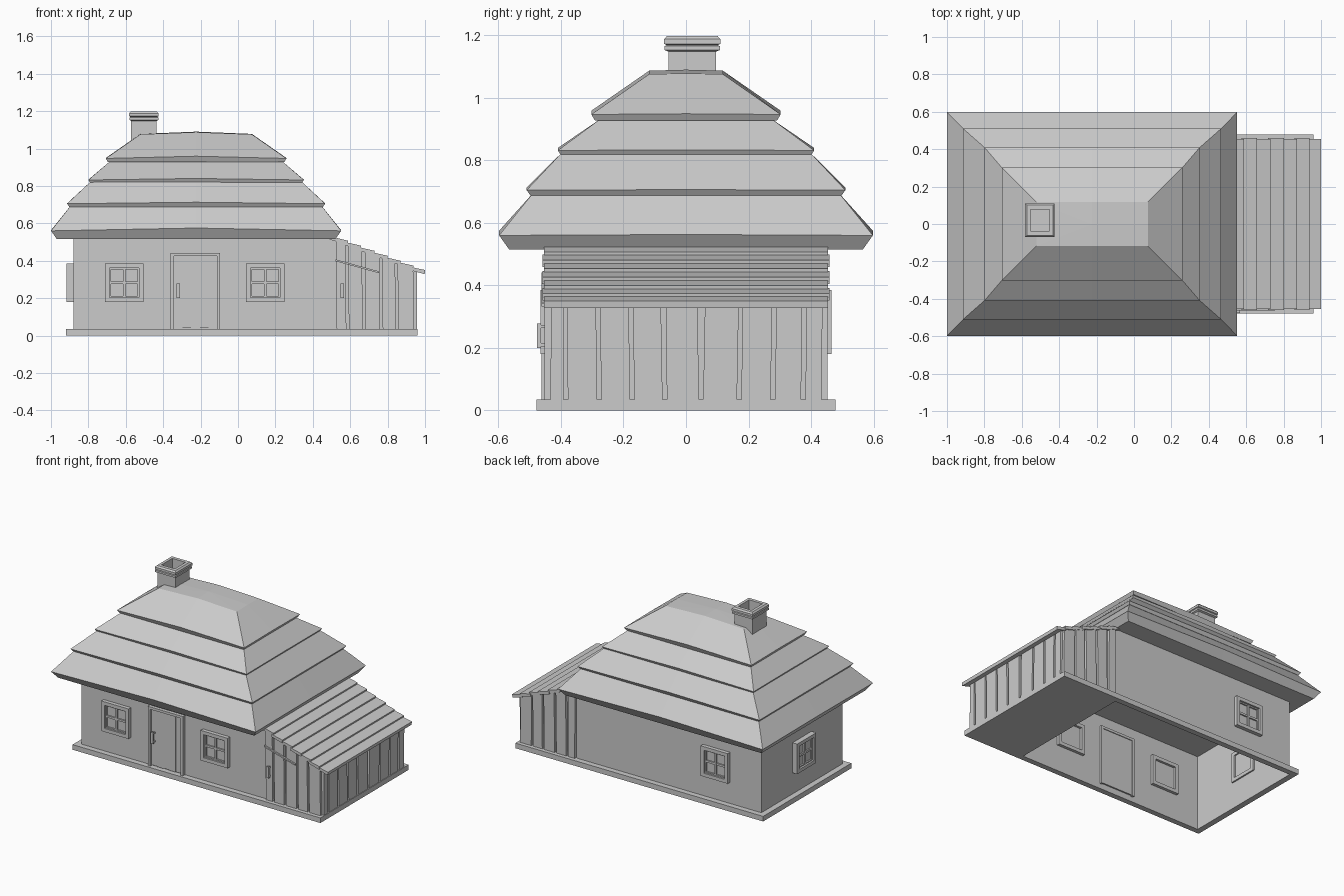
import bpy, bmesh, random
from mathutils import Vector

random.seed(4)
if "Cube" in bpy.data.objects:
    bpy.data.objects.remove(bpy.data.objects["Cube"])

clay = bpy.data.materials.new("plain grey")
clay.use_nodes = True
GREY = (0.6, 0.6, 0.6, 1)
clay.diffuse_color = GREY
clay.node_tree.nodes["Principled BSDF"].inputs["Base Color"].default_value = GREY


def finish(name, bm, bevel=0):
    bmesh.ops.recalc_face_normals(bm, faces=bm.faces)
    mesh = bpy.data.meshes.new(name)
    bm.to_mesh(mesh)
    bm.free()
    mesh.materials.append(clay)
    obj = bpy.data.objects.new(name, mesh)
    bpy.context.collection.objects.link(obj)
    if bevel:
        mod = obj.modifiers.new("bevel", "BEVEL")
        mod.width, mod.segments = bevel, 1
    return obj


def prism(bm, profile, start, sweep):
    """Sweep a closed profile (list of 3D points) along a vector."""
    a = [bm.verts.new(Vector(p) + Vector(start)) for p in profile]
    b = [bm.verts.new(v.co + Vector(sweep)) for v in a]
    bm.faces.new(a)
    bm.faces.new(b[::-1])
    for i in range(len(a)):
        j = (i + 1) % len(a)
        bm.faces.new((a[i], a[j], b[j], b[i]))


def box(bm, x0, x1, y0, y1, z0, z1):
    prism(bm, [(x0, y0, z0), (x1, y0, z0), (x1, y1, z0), (x0, y1, z0)],
          (0, 0, 0), (0, 0, z1 - z0))


def bridge(bm, lower, upper):
    for i in range(len(lower)):
        j = (i + 1) % len(lower)
        bm.faces.new((lower[i], lower[j], upper[j], upper[i]))


# Footing: a rim round the open house, solid below the shed
WX0, WX1, WY = -0.88, 0.52, 0.44
bm = bmesh.new()
for s in (-1, 1):
    box(bm, -0.92, WX1, min(s * WY, s * 0.478), max(s * WY, s * 0.478), 0, 0.035)
box(bm, -0.92, WX0, -WY, WY, 0, 0.035)
box(bm, WX1, 0.96, -0.478, 0.478, 0, 0.035)
finish("footing", bm)

# House walls, open below
bm = bmesh.new()
rings = [[bm.verts.new((x, y, z)) for x, y in
          ((WX0, -WY), (WX1, -WY), (WX1, WY), (WX0, WY))] for z in (0, 0.53)]
bridge(bm, *rings)
finish("house_walls", bm)


# Thatched roof: four stacked tiers with slightly sagging eaves
RX = -0.224


def roof_ring(bm, hx, hy, z, rise=0):
    pts = ((-1, -1), (0, -1), (1, -1), (1, 0), (1, 1), (0, 1), (-1, 1), (-1, 0))
    return [bm.verts.new((RX + hx * x, hy * y,
                          z + (rise if x == 0 else rise * 0.2 if y == 0 else 0)))
            for x, y in pts]


def roof_tier(name, eave, top, drop, inset, rise, crown=0):
    bm = bmesh.new()
    hx, hy, z = eave
    under = roof_ring(bm, hx - inset, hy - inset, z - drop)
    edge = roof_ring(bm, hx, hy, z, rise)
    upper = roof_ring(bm, *top, crown)
    bm.faces.new(under)
    bridge(bm, under, edge)
    bridge(bm, edge, upper)
    peak = bm.verts.new((RX, 0, top[2] + crown * 1.3))
    for i in range(8):
        bm.faces.new((upper[i], upper[(i + 1) % 8], peak))
    finish(name, bm)


roof_tier("roof_tier_bottom", (0.776, 0.598, 0.56), (0.67, 0.49, 0.695), 0.045, 0.032, 0.015)
roof_tier("roof_tier_lower", (0.69, 0.51, 0.705), (0.565, 0.40, 0.822), 0.017, 0.012, 0.008)
roof_tier("roof_tier_upper", (0.576, 0.41, 0.832), (0.46, 0.275, 0.932), 0.016, 0.01, 0.008)
roof_tier("roof_tier_top", (0.483, 0.303, 0.947), (0.298, 0.118, 1.076), 0.02, 0.012, 0.012, 0.011)

# Chimney: hollow shaft with a stepped cap
bm = bmesh.new()
CX, CY = -0.503, 0.02
steps = [(0.068, 0.076, 1.0), (0.068, 0.076, 1.148), (0.078, 0.088, 1.153),
         (0.078, 0.088, 1.166), (0.072, 0.082, 1.169), (0.079, 0.09, 1.173),
         (0.079, 0.09, 1.188), (0.07, 0.081, 1.198), (0.05, 0.058, 1.198),
         (0.05, 0.058, 1.1)]
rings = [[bm.verts.new((CX + sx * hx, CY + sy * hy, z)) for sx, sy in
          ((-1, -1), (1, -1), (1, 1), (-1, 1))] for hx, hy, z in steps]
for lower, upper in zip(rings, rings[1:]):
    bridge(bm, lower, upper)
bm.faces.new(rings[-1])
finish("chimney", bm)


# Windows: frame, cross bars and a pane, built facing -y then turned into place
def window(name, loc, turn):
    bm = bmesh.new()
    h, f = 0.103, 0.024
    for s in (-1, 1):
        a, b = sorted((s * h, s * (h - f)))
        box(bm, a, b, -0.026, 0.02, -h, h)
        box(bm, f - h, h - f, -0.026, 0.02, a, b)
        a, b = sorted((s * (h - f), s * (h - f - 0.008)))
        box(bm, a, b, -0.014, 0, f - h, h - f)
        box(bm, f - h, h - f, -0.014, 0, a, b)
    box(bm, -0.007, 0.007, -0.014, 0, f - h, h - f)
    box(bm, f - h, h - f, -0.013, 0, -0.007, 0.007)
    box(bm, f - h, h - f, -0.004, 0.004, f - h, h - f)
    obj = finish(name, bm)
    obj.location = loc
    obj.rotation_euler.z = turn


HALF = 3.14159265
window("front_window_right", (-0.608, -WY, 0.283), 0)
window("front_window_left", (0.145, -WY, 0.283), 0)
window("back_window", (-0.54, WY, 0.283), HALF)
window("side_window", (WX0 - 0.01, 0, 0.283), -HALF / 2)

# Front door: jambs, lintel and five planks
DX0, DX1 = -0.36, -0.095
bm = bmesh.new()
for x in (DX0, DX1 - 0.017):
    box(bm, x, x + 0.017, -0.462, -0.425, 0.035, 0.442)
box(bm, DX0, DX1, -0.462, -0.425, 0.425, 0.442)
finish("door_frame", bm)
bm = bmesh.new()
for i in range(5):
    x = DX0 + 0.017 + i * 0.0462
    depth = -0.452 if i % 2 else -0.447
    box(bm, x, x + 0.0462, depth, -0.43, 0.04, 0.425)
finish("door_planks", bm)


def handle(name, x, y):
    bm = bmesh.new()
    box(bm, x - 0.009, x + 0.009, y - 0.024, y - 0.012, 0.2, 0.278)
    for z in (0.205, 0.263):
        box(bm, x - 0.006, x + 0.006, y - 0.012, y + 0.006, z, z + 0.01)
    finish(name, bm)


handle("door_handle", -0.32, -0.452)
handle("shed_door_handle", 0.557, -0.452)


# Lean-to shed: sloping core
def slope(x):
    return 0.52 - 0.38 * (x - WX1)


SX = 0.938
bm = bmesh.new()
prism(bm, [(WX1, 0, 0.03), (SX, 0, 0.03), (SX, 0, slope(SX) - 0.012),
           (WX1, 0, slope(WX1) - 0.012)], (0, -0.434, 0), (0, 0.868, 0))
finish("shed_core", bm)

# Upright boards with slightly crooked gaps
bm = bmesh.new()
edges = [0.522, 0.587, 0.675, 0.768, 0.852, 0.95]
for y in (-0.452, 0.434):
    for x0, x1 in zip(edges, edges[1:]):
        lean = random.uniform(-0.006, 0.006)
        a, b = x0 + 0.006, x1 - 0.008
        prism(bm, [(a, y, 0.034), (b, y, 0.034), (b + lean, y, slope(b) - 0.008),
                   (a + lean, y, slope(a) - 0.008)], (0, 0, 0), (0, 0.018, 0))
cuts = [-0.44, -0.385, -0.278, -0.172, -0.068, 0.048, 0.17, 0.278, 0.375, 0.44]
for y0, y1 in zip(cuts, cuts[1:]):
    lean = random.uniform(-0.007, 0.007)
    a, b = y0 + 0.007, y1 - 0.007
    prism(bm, [(0, a, 0.034), (0, b, 0.034), (0, b + lean, 0.352),
               (0, a + lean, 0.352)], (SX, 0, 0), (0.018, 0, 0))
finish("shed_boards", bm)

# Overlapping roof planks running along the shed
bm = bmesh.new()
lines = [0.5, 0.585, 0.655, 0.727, 0.798, 0.868, 0.935, 0.998]
for i, (x0, x1) in enumerate(zip(lines, lines[1:])):
    w = 0.455 + 0.004 * (i % 2)
    prism(bm, [(x0 - 0.01, 0, slope(x0) - 0.014), (x1, 0, slope(x1) - 0.01),
               (x1 + 0.003, 0, slope(x1) + 0.012), (x0 - 0.01, 0, slope(x0) + 0.004)],
          (0, -w, 0), (0, 2 * w, 0))
finish("shed_roof_planks", bm)

# Sloping rail over the shed door
bm = bmesh.new()
prism(bm, [(0.52, 0, 0.398), (0.755, 0, 0.333), (0.755, 0, 0.343), (0.52, 0, 0.408)],
      (0, -0.462, 0), (0, 0.012, 0))
finish("shed_door_rail", bm)
